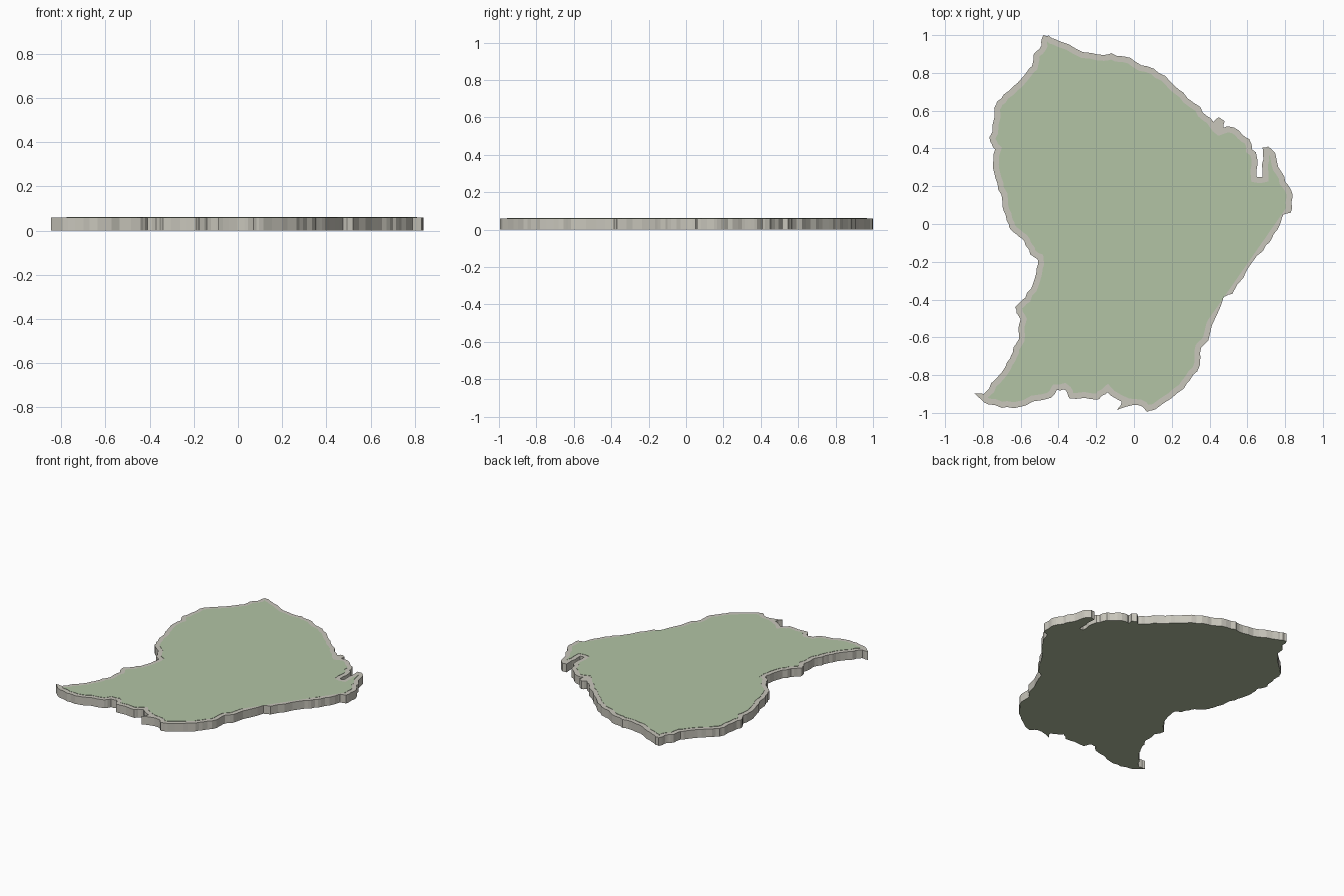
import bpy, bmesh, random
from mathutils import Vector
from mathutils.geometry import intersect_point_line

if "Cube" in bpy.data.objects:
    bpy.data.objects.remove(bpy.data.objects["Cube"])

random.seed(4)
SLAB_TOP, PLATE_TOP, RIM = 0.060, 0.062, 0.031

# Outline, clockwise seen from above, one short run per side
north = [(-.48, 1), (-.42, .98), (-.27, .91), (-.16, .895), (-.12, .905), (0, .865),
         (.13, .80), (.24, .71), (.35, .62), (.42, .54), (.45, .565), (.48, .545),
         (.475, .51), (.53, .51), (.61, .45), (.625, .395), (.645, .38), (.65, .25),
         (.68, .25), (.685, .34), (.68, .405), (.71, .41)]
east = [(.745, .38), (.76, .315), (.80, .225), (.84, .15), (.83, .06), (.79, .05),
        (.76, -.03), (.70, -.11), (.635, -.19), (.52, -.37), (.475, -.385),
        (.40, -.59), (.355, -.655), (.335, -.78), (.265, -.87)]
south = [(.115, -.98), (.07, -.995), (.03, -.96), (-.09, -.985), (-.065, -.94),
         (-.14, -.89), (-.19, -.93), (-.34, -.925), (-.37, -.875), (-.41, -.88),
         (-.44, -.92), (-.635, -.975), (-.77, -.955), (-.845, -.895)]
west = [(-.795, -.90), (-.70, -.785), (-.65, -.695), (-.61, -.61), (-.60, -.505),
        (-.63, -.44), (-.575, -.39), (-.52, -.27), (-.51, -.185), (-.55, -.16),
        (-.59, -.08), (-.66, -.02), (-.69, .07), (-.72, .185), (-.745, .29),
        (-.735, .395), (-.765, .46), (-.74, .615), (-.69, .685), (-.60, .765),
        (-.54, .835), (-.53, .90), (-.49, .945)]


def material(name, rgb):
    m = bpy.data.materials.new(name)
    m.diffuse_color = (*rgb, 1)
    m.use_nodes = True
    m.node_tree.nodes["Principled BSDF"].inputs["Base Color"].default_value = m.diffuse_color
    return m


def roughen(pts):
    """Add a slightly displaced midpoint to every longer edge."""
    out = []
    for i, a in enumerate(pts):
        b = pts[(i + 1) % len(pts)]
        d = b - a
        out.append(a)
        if d.length > 0.025:
            n = Vector((d.y, -d.x)).normalized()
            shift = min(0.12 * d.length, 0.008)
            out.append(a + d * random.uniform(.4, .6) + n * random.uniform(-shift, shift))
    return out


def clearance(p, pts):
    """Distance from p to the closed outline."""
    best = 9.0
    for i, a in enumerate(pts):
        b = pts[(i + 1) % len(pts)]
        q, t = intersect_point_line(p, a, b)
        q = a.lerp(b, max(0, min(1, t)))
        best = min(best, (p - q).length)
    return best


def inset(pts, dist):
    """Offset the outline inward, dropping points that fall too near an edge."""
    out = []
    for i, p in enumerate(pts):
        d1 = (p - pts[i - 1]).normalized()
        d2 = (pts[(i + 1) % len(pts)] - p).normalized()
        n1, n2 = Vector((d1.y, -d1.x)), Vector((d2.y, -d2.x))
        n = (n1 + n2).normalized()
        q = p + n * dist / max(n.dot(n1), 0.6)
        if clearance(q, pts) > 0.9 * dist:
            out.append(q)
    return out


def prism(name, pts, z0, z1, mats, rule):
    """Extrude an outline from z0 to z1 and colour the faces by their normal."""
    bm = bmesh.new()
    low = bm.faces.new([bm.verts.new((p.x, p.y, z0)) for p in pts])
    res = bmesh.ops.extrude_face_region(bm, geom=[low], use_keep_orig=True)
    moved = [v for v in res["geom"] if isinstance(v, bmesh.types.BMVert)]
    bmesh.ops.translate(bm, verts=moved, vec=(0, 0, z1 - z0))
    bmesh.ops.recalc_face_normals(bm, faces=bm.faces)
    bm.normal_update()
    for f in bm.faces:
        f.material_index = rule(f)
    me = bpy.data.meshes.new(name)
    bm.to_mesh(me)
    bm.free()
    for m in mats:
        me.materials.append(m)
    ob = bpy.data.objects.new(name, me)
    bpy.context.collection.objects.link(ob)
    return ob


stone = material("pale stone", (.578, .562, .497))
green = material("soft green", (.445, .552, .376))
under = material("underside olive", (.434, .497, .337))

outline = [Vector(p) for p in north + east + south + west]
for _ in range(2):
    outline = roughen(outline)

# Land slab: stone walls and rim, olive underside
prism("land_slab", outline, 0, SLAB_TOP, [stone, under],
      lambda f: 1 if f.normal.z < -0.5 else 0)

# Thin green surface set in from the rim
prism("green_surface", inset(outline, RIM), SLAB_TOP - .001, PLATE_TOP, [green],
      lambda f: 0)
